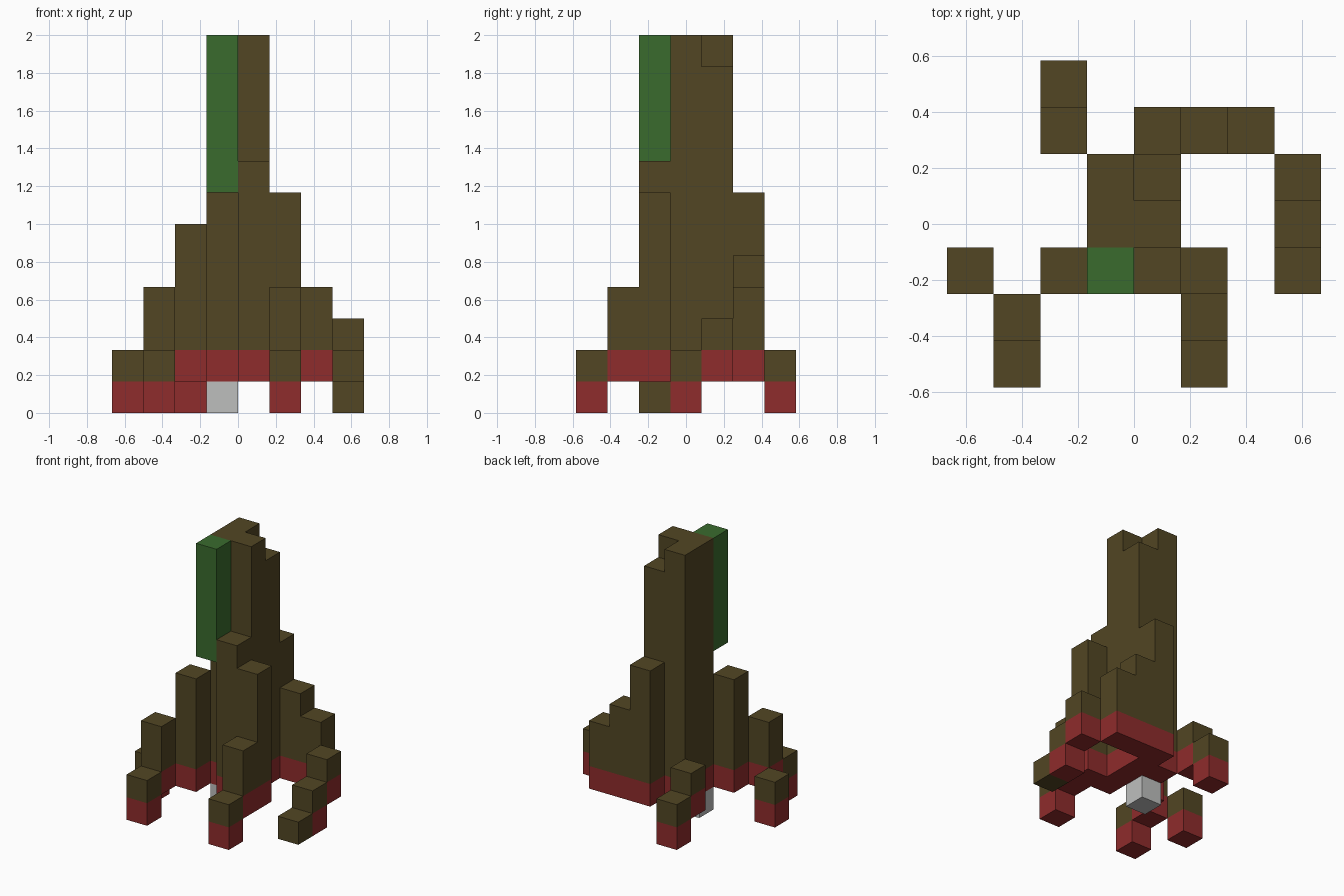
import bpy
import bmesh
from mathutils import Vector

old = bpy.data.objects.get("Cube")
if old:
    bpy.data.objects.remove(old, do_unlink=True)

U = 1 / 6  # edge of one block


def material(name, rgb):
    mat = bpy.data.materials.new(name)
    mat.use_nodes = True
    mat.diffuse_color = (*rgb, 1)
    mat.node_tree.nodes["Principled BSDF"].inputs["Base Color"].default_value = (*rgb, 1)
    return mat


BROWN, RED, GREEN, GREY = range(4)
MATS = [
    material("bark_brown", (0.084, 0.061, 0.017)),
    material("dark_red", (0.275, 0.025, 0.025)),
    material("leaf_green", (0.042, 0.147, 0.027)),
    material("light_grey", (0.515, 0.52, 0.515)),
]

# Stepped columns of each part: (x block, y block, bottom, top).
# Each has a red lowest block and is brown above it.
COLUMNS = {
    "trunk": [(-1, 3, 1, 12), (0, 3, 1, 12), (-1, 4, 1, 12), (0, 4, 1, 11)],
    "front_left_leg": [(0, 2, 1, 8), (1, 2, 1, 7), (1, 1, 1, 4), (1, 0, 0, 2)],
    "front_right_leg": [(-2, 2, 1, 6), (-3, 1, 1, 4), (-3, 0, 0, 2)],
    "right_foot": [(-4, 2, 0, 2)],
    "back_right_foot": [(-2, 5, 1, 3), (-2, 6, 0, 2)],
    "back_left_leg": [(0, 5, 1, 7), (1, 5, 1, 5), (2, 5, 1, 4),
                      (3, 4, 1, 3), (3, 3, 0, 2)],
}

parts = {
    name: {(x, y, z): RED if z == low else BROWN
           for x, y, low, high in cols for z in range(low, high)}
    for name, cols in COLUMNS.items()
}

# Single-colour pieces
parts["left_toe"] = {(3, 2, 0): BROWN}
parts["green_post"] = {(-1, 2, z): GREEN for z in range(7, 12)}
parts["grey_peg"] = {(-1, 3, 0): GREY}

solid = {cell for cells in parts.values() for cell in cells}


def build(name, cells):
    """Skin the outer faces of a part's blocks and merge flat regions."""
    bm = bmesh.new()
    for cell, colour in cells.items():
        centre = Vector(cell) + Vector((0.5, 0.5, 0.5))
        for axis in range(3):
            for sign in (-1, 1):
                step = [0, 0, 0]
                step[axis] = sign
                if tuple(c + s for c, s in zip(cell, step)) in solid:
                    continue
                n = Vector(step) / 2
                a = Vector((0, 0, 0))
                a[(axis + 1) % 3] = 0.5
                b = n.cross(a) * 2
                corners = (a + b, b - a, -a - b, a - b)
                face = bm.faces.new([bm.verts.new((centre + n + c - Vector((0, 3.5, 0))) * U)
                                     for c in corners])
                face.material_index = colour
    bmesh.ops.remove_doubles(bm, verts=bm.verts, dist=0.001)
    bmesh.ops.dissolve_limit(bm, angle_limit=0.01, verts=bm.verts,
                             edges=bm.edges, delimit={'MATERIAL'})
    mesh = bpy.data.meshes.new(name)
    bm.to_mesh(mesh)
    bm.free()
    for mat in MATS:
        mesh.materials.append(mat)
    bpy.context.collection.objects.link(bpy.data.objects.new(name, mesh))


for part_name, part_cells in parts.items():
    build(part_name, part_cells)
